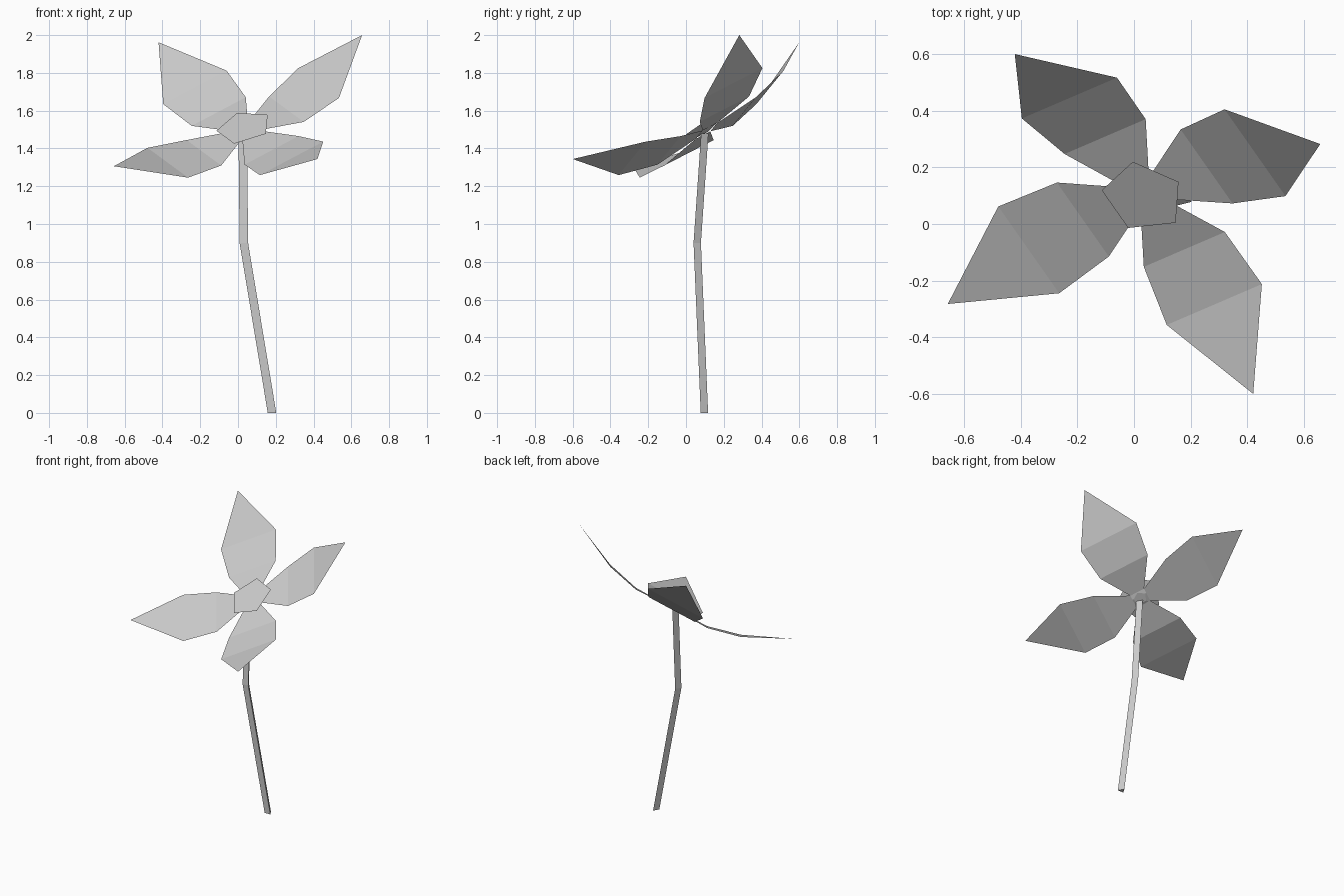
import bpy, bmesh
from math import pi, cos, sin
from mathutils import Matrix, Vector

cube = bpy.data.objects.get("Cube")
if cube:
    bpy.data.objects.remove(cube)

grey = bpy.data.materials.new("light_grey")
grey.use_nodes = True
colour = (0.6, 0.6, 0.6, 1)
grey.diffuse_color = colour
grey.node_tree.nodes["Principled BSDF"].inputs["Base Color"].default_value = colour


def add_object(name, bm, matrix=Matrix()):
    mesh = bpy.data.meshes.new(name)
    bm.to_mesh(mesh)
    bm.free()
    mesh.materials.append(grey)
    obj = bpy.data.objects.new(name, mesh)
    obj.matrix_world = matrix
    bpy.context.collection.objects.link(obj)
    return obj


# Tilted frame of the bloom, with its origin level with the petal tips
x_axis = Vector((0.827, 0.355, 0.437)).normalized()
z_axis = Vector((-0.1915, -0.553, 0.812)).normalized()
y_axis = z_axis.cross(x_axis).normalized()
x_axis = y_axis.cross(z_axis)
bloom = Matrix((x_axis, y_axis, z_axis)).transposed().to_4x4()
bloom.translation = (0, 0, 1.653)

# Petals: rows of (reach, half width, height) closed by a pointed tip
rows = [(0.05, 0.05, -0.197), (0.264, 0.173, -0.198), (0.483, 0.203, -0.145)]
names = ["petal_back_left", "petal_front_left", "petal_front_right", "petal_back_right"]
order = [names[3], names[0], names[1], names[2]]
for i, name in enumerate(order):
    bm = bmesh.new()
    pairs = [[bm.verts.new((r, side * w, h)) for side in (-1, 1)] for r, w, h in rows]
    tip = bm.verts.new((0.795, 0, 0))
    for (a, b), (c, d) in zip(pairs, pairs[1:]):
        bm.faces.new((a, c, d, b))
    bm.faces.new((pairs[-1][0], tip, pairs[-1][1]))
    add_object(name, bm, bloom @ Matrix.Rotation(i * pi / 2, 4, "Z"))

# Five-sided flower centre, narrowing down onto the petal bases
bm = bmesh.new()
rings = [[bm.verts.new((r * cos(k * 2 * pi / 5), r * sin(k * 2 * pi / 5), h))
          for k in range(5)] for r, h in ((0.045, -0.196), (0.15, -0.173))]
bm.faces.new(rings[1])
bm.faces.new(rings[0][::-1])
for k in range(5):
    j = (k + 1) % 5
    bm.faces.new((rings[0][k], rings[0][j], rings[1][j], rings[1][k]))
add_object("flower_centre", bm, bloom)

# Three-sided bent stem
path = [(0.18, 0.091, 0), (0.031, 0.053, 0.9), (0.025, 0.093, 1.48)]
radius = 0.026
bm = bmesh.new()
rings = [[bm.verts.new((x + radius * cos(pi / 2 + k * 2 * pi / 3),
                        y + radius * sin(pi / 2 + k * 2 * pi / 3), z))
          for k in range(3)] for x, y, z in path]
for low, high in zip(rings, rings[1:]):
    for k in range(3):
        j = (k + 1) % 3
        bm.faces.new((low[k], low[j], high[j], high[k]))
bm.faces.new(rings[0][::-1])
bm.faces.new(rings[-1])
add_object("stem", bm)
